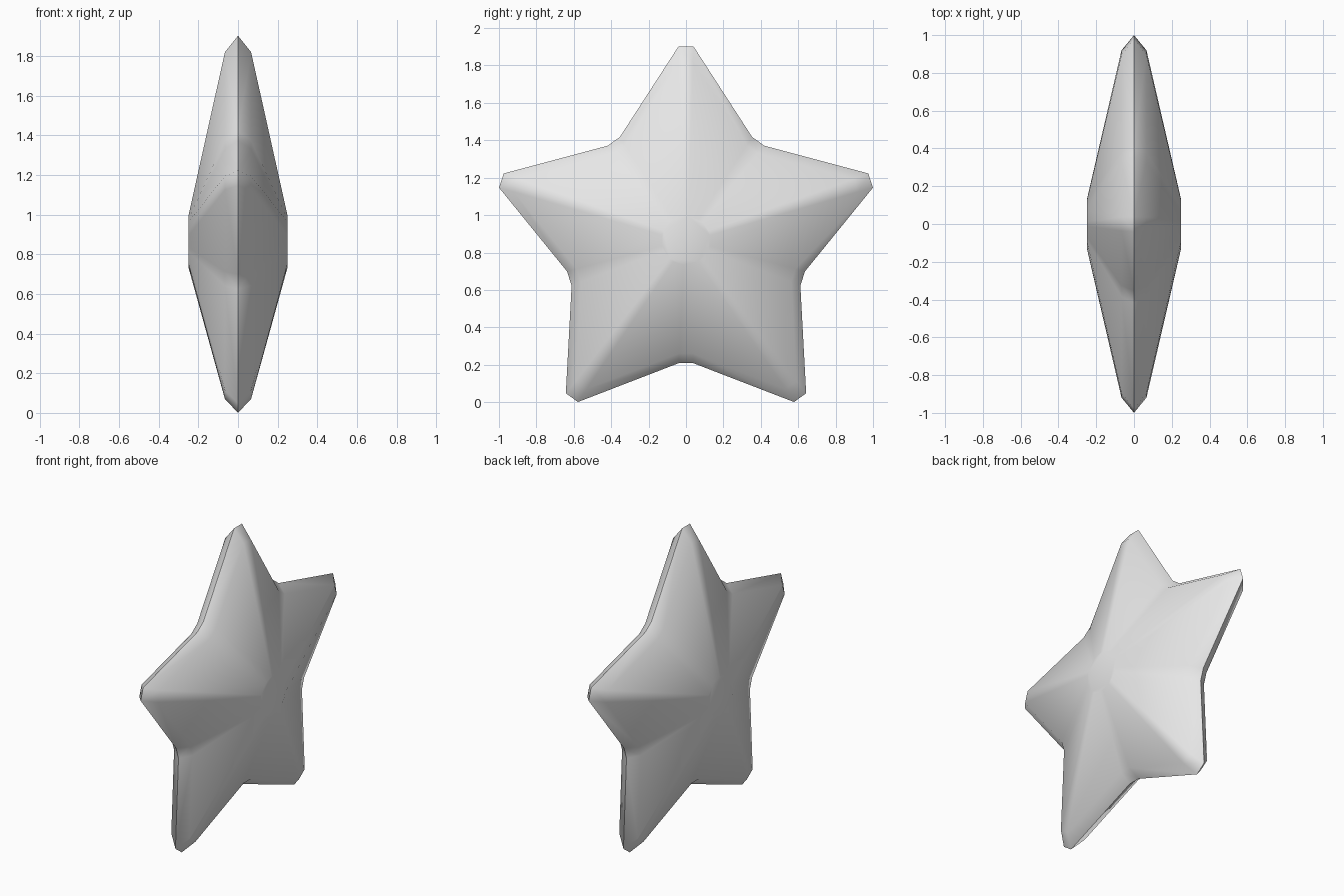
import bpy, bmesh
from math import pi, sin, cos, radians
from mathutils import Vector

# Remove the default cube
cube = bpy.data.objects.get("Cube")
if cube:
    bpy.data.objects.remove(cube, do_unlink=True)

CENTRE_Z = 0.864
TIP, NOTCH = 1.038, 0.656     # distance of blunt tips and notches from the centre
BLUNT = 0.04                  # half width of each blunt corner
HUB = 0.13                    # radius of the flat hub on each side

stone = bpy.data.materials.new("light grey")
stone.use_nodes = True
grey = (0.8, 0.8, 0.8, 1)
stone.diffuse_color = grey
stone.node_tree.nodes["Principled BSDF"].inputs["Base Color"].default_value = grey


def ring(bm, x, tip, notch, blunt):
    """Star-shaped loop in the yz plane with two points per corner."""
    loop = []
    for k in range(10):
        a = k * pi / 5
        out = Vector((0, sin(a), cos(a)))
        side = Vector((0, cos(a), -sin(a)))
        r = notch if k % 2 else tip
        for s in (-1, 1):
            loop.append(bm.verts.new(Vector((x, 0, CENTRE_Z)) + out * r + side * s * blunt))
    return loop


def bridge(bm, a, b):
    for i in range(len(a)):
        j = (i + 1) % len(a)
        bm.faces.new((a[i], a[j], b[j], b[i]))


# Star: sharp rim, bevelled border and sloped arms rising to a flat hub
bm = bmesh.new()
rim = ring(bm, 0, TIP, NOTCH, BLUNT)
for s in (-1, 1):
    border = ring(bm, s * 0.066, TIP * 0.92, NOTCH * 0.92, BLUNT * 0.92)
    hub = ring(bm, s * 0.25, HUB, HUB, 0.012)
    bridge(bm, rim, border)
    bridge(bm, border, hub)
    bm.faces.new(hub)
bmesh.ops.recalc_face_normals(bm, faces=bm.faces)

mesh = bpy.data.meshes.new("star")
bm.to_mesh(mesh)
bm.free()
mesh.materials.append(stone)
star = bpy.data.objects.new("star", mesh)
bpy.context.collection.objects.link(star)

# Smooth arms, sharp rim
bpy.ops.object.select_all(action='DESELECT')
star.select_set(True)
bpy.context.view_layer.objects.active = star
bpy.ops.object.shade_smooth_by_angle(angle=radians(65))
